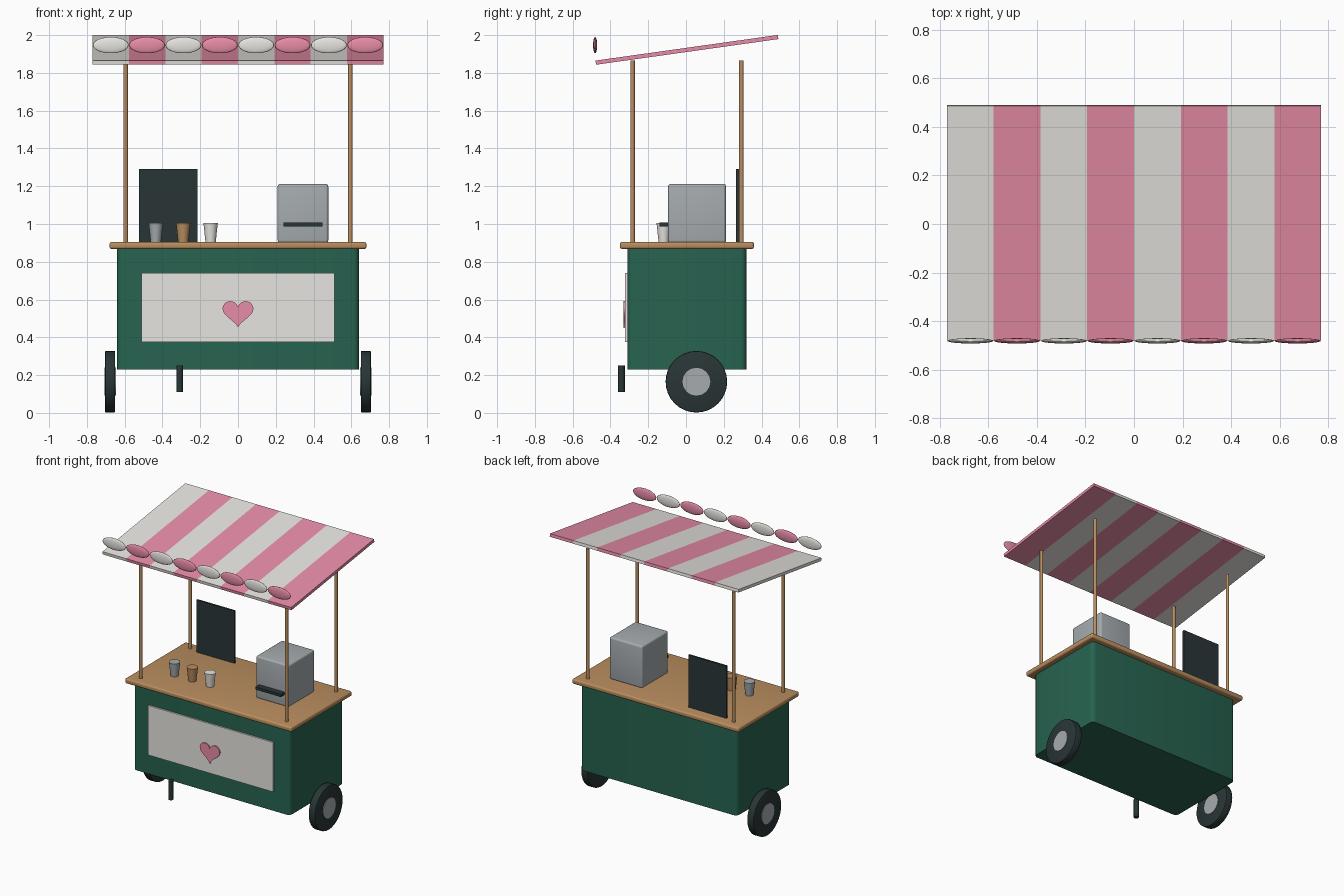
import bpy, bmesh, math
from mathutils import Matrix, Vector

default = bpy.data.objects.get("Cube")
if default:
    bpy.data.objects.remove(default, do_unlink=True)


def material(name, rgb):
    m = bpy.data.materials.new(name)
    m.use_nodes = True
    m.diffuse_color = (*rgb, 1)
    for node in m.node_tree.nodes:
        if node.type == 'BSDF_PRINCIPLED':
            node.inputs["Base Color"].default_value = (*rgb, 1)
    return m


GREEN = material("dark green paint", (0.02, 0.125, 0.08))
WOOD = material("warm wood", (0.49, 0.27, 0.115))
CREAM = material("cream", (0.84, 0.82, 0.78))
PINK = material("rose pink", (0.85, 0.28, 0.41))
DARK = material("charcoal", (0.022, 0.036, 0.037))
METAL = material("brushed metal", (0.38, 0.41, 0.43))


def finish(bm, name, mats, smooth=True):
    bmesh.ops.recalc_face_normals(bm, faces=bm.faces)
    mesh = bpy.data.meshes.new(name)
    bm.to_mesh(mesh)
    bm.free()
    ob = bpy.data.objects.new(name, mesh)
    bpy.context.collection.objects.link(ob)
    for m in mats:
        mesh.materials.append(m)
    if smooth:
        bpy.ops.object.select_all(action='DESELECT')
        ob.select_set(True)
        bpy.context.view_layer.objects.active = ob
        bpy.ops.object.shade_smooth_by_angle(angle=math.radians(35))
    return ob


def box(name, low, high, mat, bevel=0, upright_only=False):
    """Box between two corners, optionally with rounded edges."""
    low, high = Vector(low), Vector(high)
    bm = bmesh.new()
    bmesh.ops.create_cube(bm, size=1, matrix=Matrix.Translation((low + high) / 2)
                          @ Matrix.Diagonal((*(high - low), 1)))
    if bevel:
        edges = [e for e in bm.edges if not upright_only
                 or abs(e.verts[0].co.z - e.verts[1].co.z) > bevel]
        bmesh.ops.bevel(bm, geom=edges, offset=bevel, segments=4,
                        profile=0.5, affect='EDGES')
    return finish(bm, name, [mat], smooth=bevel > 0)


def cylinder(name, centre, r1, r2, depth, mat, axis='Z', sides=24, bevel=0):
    bm = bmesh.new()
    turn = Matrix.Rotation(math.pi / 2, 4, 'Y') if axis == 'X' else Matrix()
    bmesh.ops.create_cone(bm, cap_ends=True, segments=sides, radius1=r1, radius2=r2,
                          depth=depth, matrix=Matrix.Translation(centre) @ turn)
    if bevel:
        rims = [e for e in bm.edges if any(len(f.verts) > 4 for f in e.link_faces)]
        bmesh.ops.bevel(bm, geom=rims, offset=bevel, segments=2,
                        profile=0.5, affect='EDGES')
    return finish(bm, name, [mat])


# Cart body and counter
box("cart_body", (-0.64, -0.31, 0.23), (0.64, 0.32, 0.87), GREEN, 0.03, True)
box("countertop", (-0.68, -0.35, 0.868), (0.68, 0.36, 0.905), WOOD, 0.012)

# Front sign with a heart plate
box("front_panel", (-0.51, -0.322, 0.375), (0.51, -0.305, 0.74), CREAM)
bm = bmesh.new()
outline = []
for i in range(48):
    t = 2 * math.pi * i / 48
    x = 16 * math.sin(t) ** 3
    z = 13 * math.cos(t) - 5 * math.cos(2 * t) - 2 * math.cos(3 * t) - math.cos(4 * t)
    outline.append(bm.verts.new((x * 0.0051, -0.321, 0.533 + z * 0.0049)))
heart = bm.faces.new(outline)
back = bmesh.ops.extrude_face_region(bm, geom=[heart])
bmesh.ops.translate(bm, vec=(0, -0.009, 0),
                    verts=[g for g in back["geom"] if isinstance(g, bmesh.types.BMVert)])
finish(bm, "heart_plate", [PINK], smooth=False)

# Wheels, hubs and roof posts on both sides
for side, sx in (("left", 1), ("right", -1)):
    cylinder(side + "_tyre", (sx * 0.677, 0.055, 0.165), 0.163, 0.163, 0.054,
             DARK, 'X', 32, 0.006)
    cylinder(side + "_hub", (sx * 0.677, 0.055, 0.165), 0.074, 0.074, 0.062,
             METAL, 'X', 16)
    for end, y in (("front", -0.283), ("back", 0.293)):
        cylinder(f"{side}_{end}_post", (sx * 0.595, y, 1.382), 0.012, 0.012, 0.966,
                 WOOD, sides=16)

# Parking leg
cylinder("front_leg", (-0.308, -0.342, 0.18), 0.018, 0.018, 0.14, DARK, sides=16)

# Sloped canopy, cut into eight stripes
STRIPES, WIDTH = 8, 1.54
pitch = WIDTH / STRIPES
bm = bmesh.new()
bmesh.ops.create_cube(bm, size=1, matrix=Matrix.Diagonal((WIDTH, 0.975, 0.022, 1)))
for i in range(1, STRIPES):
    bmesh.ops.bisect_plane(bm, geom=bm.verts[:] + bm.edges[:] + bm.faces[:],
                           plane_co=(-WIDTH / 2 + i * pitch, 0, 0), plane_no=(1, 0, 0))
for f in bm.faces:
    column = int((f.calc_center_median().x + WIDTH / 2) / pitch - 1e-4)
    f.material_index = column % 2
bm.transform(Matrix.Translation((0, 0.005, 1.922))
             @ Matrix.Rotation(math.radians(8), 4, 'X'))
finish(bm, "striped_canopy", [CREAM, PINK], smooth=False)

# Scallops along the front of the canopy
for i in range(STRIPES):
    bm = bmesh.new()
    place = Matrix.Translation((-WIDTH / 2 + (i + 0.5) * pitch, -0.481, 1.947))
    bmesh.ops.create_uvsphere(bm, u_segments=24, v_segments=12, radius=1,
                              matrix=place @ Matrix.Diagonal((0.095, 0.011, 0.043, 1)))
    for f in bm.faces:
        f.smooth = True
    finish(bm, f"scallop_{i + 1}", [(CREAM, PINK)[i % 2]], smooth=False)

# Things on the counter
box("menu_board", (-0.525, 0.265, 0.9), (-0.215, 0.28, 1.29), DARK)
box("coffee_machine", (0.21, -0.095, 0.9), (0.478, 0.212, 1.212), METAL, 0.014)
box("machine_handle", (0.24, -0.14, 0.988), (0.447, -0.09, 1.008), DARK)
for i, mat in enumerate((METAL, WOOD, CREAM)):
    cylinder(f"cup_{i + 1}", (-0.435 + 0.145 * i, -0.118, 0.954), 0.027, 0.038, 0.102,
             mat, sides=20)
